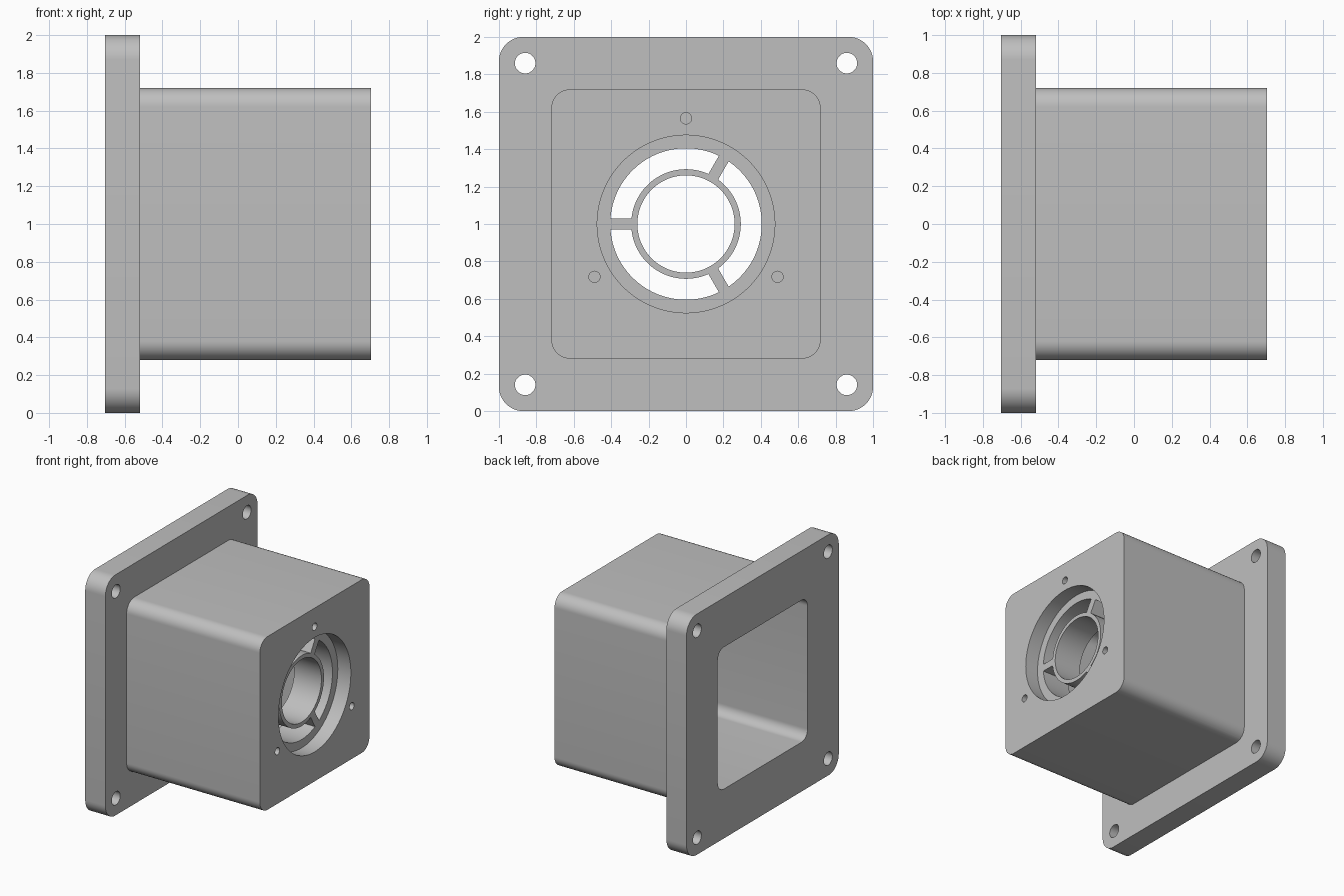
import bpy, bmesh
from math import sin, cos, asin, pi, radians

cube = bpy.data.objects.get("Cube")
if cube:
    bpy.data.objects.remove(cube, do_unlink=True)

grey = bpy.data.materials.new("light grey")
grey.use_nodes = True
COLOUR = (0.52, 0.52, 0.52, 1)
grey.diffuse_color = COLOUR
grey.node_tree.nodes["Principled BSDF"].inputs["Base Color"].default_value = COLOUR

# Main planes along x
BACK, STEP, FRONT = -0.705, -0.52, 0.705
RECESS_FLOOR = FRONT - 0.12
CAVITY_END = RECESS_FLOOR - 0.25
OVER = 0.05


def arc(r, a, b, n, cy=0, cz=0):
    return [(cy + r * cos(a + (b - a) * i / n), cz + r * sin(a + (b - a) * i / n))
            for i in range(n + 1)]


def circle(r, cy=0, cz=0, n=96):
    return arc(r, 0, 2 * pi, n, cy, cz)[:-1]


def rounded_square(half, r):
    pts, c = [], half - r
    for k, (sy, sz) in enumerate([(1, 1), (-1, 1), (-1, -1), (1, -1)]):
        pts += arc(r, k * pi / 2, (k + 1) * pi / 2, 12, sy * c, sz * c)
    return pts


def prism(name, profile, x0, x1):
    """Extrude a (y, z) profile around the centre axis from x0 to x1."""
    bm = bmesh.new()
    face = bm.faces.new([bm.verts.new((x0, y, z + 1)) for y, z in profile])
    out = bmesh.ops.extrude_face_region(bm, geom=[face])
    for v in out["geom"]:
        if isinstance(v, bmesh.types.BMVert):
            v.co.x = x1
    bmesh.ops.recalc_face_normals(bm, faces=bm.faces)
    mesh = bpy.data.meshes.new(name)
    bm.to_mesh(mesh)
    bm.free()
    mesh.materials.append(grey)
    obj = bpy.data.objects.new(name, mesh)
    bpy.context.collection.objects.link(obj)
    return obj


def combine(target, tool, operation):
    bpy.context.view_layer.objects.active = target
    mod = target.modifiers.new(tool.name, "BOOLEAN")
    mod.operation, mod.solver, mod.object = operation, "EXACT", tool
    bpy.ops.object.modifier_apply(modifier=mod.name)
    bpy.data.objects.remove(tool, do_unlink=True)


# Flange and square housing
housing = prism("flanged_housing", rounded_square(1, 0.13), BACK, STEP)
combine(housing, prism("box", rounded_square(0.72, 0.1), STEP - 0.1, FRONT), "UNION")

# Square cavity open at the flange, round recess in the end wall, centre bore
cuts = [prism("cavity", rounded_square(0.59, 0.08), BACK - OVER, CAVITY_END),
        prism("recess", circle(0.475), RECESS_FLOOR, FRONT + OVER),
        prism("bore", circle(0.26), CAVITY_END - OVER, RECESS_FLOOR + OVER)]

# Three curved slots, leaving parallel-sided spokes
R_OUT, R_IN, HALF_SPOKE = 0.405, 0.293, 0.03
for k in range(3):
    start, end = radians(60 + 120 * k), radians(180 + 120 * k)
    o, i = asin(HALF_SPOKE / R_OUT), asin(HALF_SPOKE / R_IN)
    slot = arc(R_OUT, start + o, end - o, 32) + arc(R_IN, end - i, start + i, 32)
    cuts.append(prism("slot", slot, CAVITY_END - OVER, RECESS_FLOOR + OVER))

# Three blind screw holes around the recess
for y, z in arc(0.565, pi / 2, pi / 2 + 4 * pi / 3, 2):
    cuts.append(prism("screw_hole", circle(0.03, y, z, 32), FRONT - 0.2, FRONT + OVER))

# Mounting holes through the flange corners
for y in (-0.86, 0.86):
    for z in (-0.86, 0.86):
        cuts.append(prism("mount_hole", circle(0.055, y, z, 40), BACK - OVER, STEP + OVER))

for cut in cuts:
    combine(housing, cut, "DIFFERENCE")

bpy.ops.object.select_all(action="DESELECT")
housing.select_set(True)
bpy.context.view_layer.objects.active = housing
bpy.ops.object.shade_smooth_by_angle(angle=radians(30))
